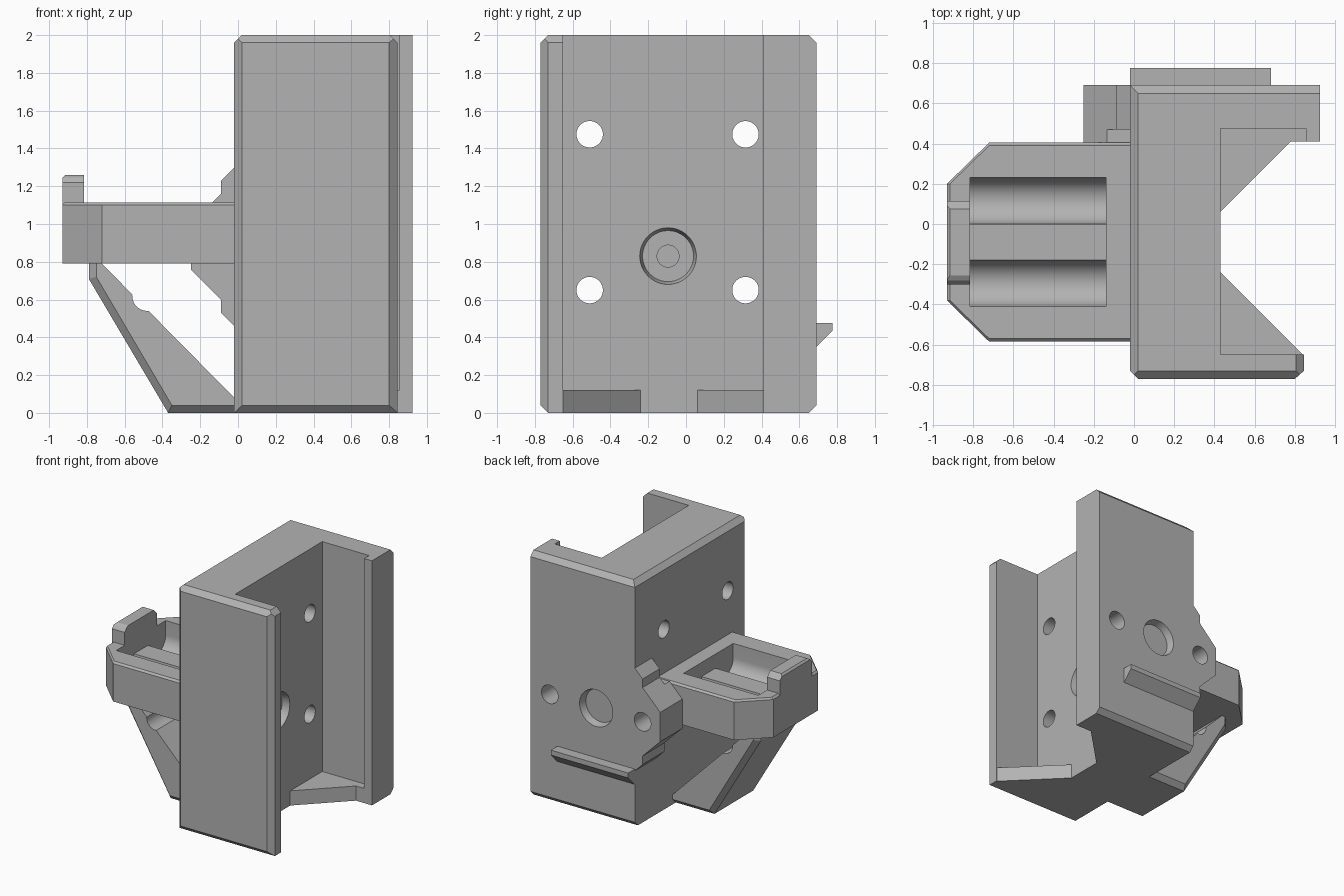
import bpy, bmesh, math

cube = bpy.data.objects.get("Cube")
if cube:
    bpy.data.objects.remove(cube)

grey = bpy.data.materials.new("plain_grey")
grey.use_nodes = True
grey.diffuse_color = (0.45, 0.45, 0.45, 1)
grey.node_tree.nodes["Principled BSDF"].inputs["Base Color"].default_value = grey.diffuse_color


def place(axis, u, v, w):
    # u, v lie in the profile plane, w runs along the axis
    return {"x": (w, u, v), "y": (u, w, v), "z": (u, v, w)}[axis]


def finish(name, bm):
    bmesh.ops.recalc_face_normals(bm, faces=bm.faces)
    mesh = bpy.data.meshes.new(name)
    bm.to_mesh(mesh)
    bm.free()
    mesh.materials.append(grey)
    obj = bpy.data.objects.new(name, mesh)
    bpy.context.collection.objects.link(obj)
    return obj


def prism(name, axis, pts, lo, hi):
    bm = bmesh.new()
    a = [bm.verts.new(place(axis, u, v, lo)) for u, v in pts]
    b = [bm.verts.new(place(axis, u, v, hi)) for u, v in pts]
    bm.faces.new(a)
    bm.faces.new(b)
    for i in range(len(pts)):
        j = (i + 1) % len(pts)
        bm.faces.new((a[i], a[j], b[j], b[i]))
    return finish(name, bm)


def hull(name, axis, rings):
    # convex solid through profile rings given as (height, points)
    bm = bmesh.new()
    for w, pts in rings:
        for u, v in pts:
            bm.verts.new(place(axis, u, v, w))
    bmesh.ops.convex_hull(bm, input=bm.verts)
    bmesh.ops.dissolve_limit(bm, angle_limit=0.02, verts=bm.verts, edges=bm.edges)
    return finish(name, bm)


def rect(u0, v0, u1, v1):
    return [(u0, v0), (u1, v0), (u1, v1), (u0, v1)]


def circle(u, v, r, n=48):
    return [(u + r * math.cos(i * math.tau / n), v + r * math.sin(i * math.tau / n)) for i in range(n)]


def arc(u, v, r, n=24):
    # lower half circle from -u to +u
    return [(u - r * math.cos(i * math.pi / n), v - r * math.sin(i * math.pi / n)) for i in range(n + 1)]


def wedge(axis, u, v, su, sv, lo, hi, c=0.04, e=0.05):
    # cutter that chamfers the corner (u, v)
    pts = [(u - su * (c + e), v + sv * e), (u + su * e, v - sv * (c + e)), (u + su * e, v + sv * e)]
    return prism("cutter", axis, pts, lo, hi)


def combine(obj, others, op="DIFFERENCE"):
    for other in others:
        mod = obj.modifiers.new("combine", "BOOLEAN")
        mod.operation = op
        mod.solver = "EXACT"
        mod.object = other
        bpy.context.view_layer.update()
        deps = bpy.context.evaluated_depsgraph_get()
        mesh = bpy.data.meshes.new_from_object(obj.evaluated_get(deps))
        obj.modifiers.clear()
        obj.data = mesh
        bpy.data.objects.remove(other)


# channel body, open towards +x, with a lip on the back wall
body = prism("channel_body", "z", [
    (-0.02, -0.73), (0.02, -0.77), (0.80, -0.77), (0.845, -0.73), (0.845, -0.65), (0.43, -0.65),
    (0.43, 0.475), (0.855, 0.475), (0.855, 0.41), (0.925, 0.41), (0.925, 0.69), (-0.02, 0.69)], 0, 2)
combine(body, [
    wedge("x", 0.69, 2, 1, 1, -1, 1.1),
    wedge("x", 0.69, 0, 1, -1, -1, 1.1),
    wedge("x", -0.77, 2, -1, 1, -1, 1.1),
    wedge("x", -0.77, 0, -1, -1, -1, 1.1),
    wedge("y", -0.02, 2, -1, 1, -1, 1),
    wedge("y", 0.845, 2, 1, 1, -0.9, -0.6)])

# side ear on the back, stepped outline mirrored about its middle height
mid = 0.88
half = [(0.05, 0.42), (-0.02, 0.42), (-0.09, 0.35), (-0.09, 0.28), (-0.25, 0.12)]
ear = prism("ear", "y", [(x, mid + d) for x, d in half] + [(x, mid - d) for x, d in reversed(half)], 0.405, 0.69)
combine(ear, [prism("cutter", "z", rect(-0.4, 0.3, 0.1, 0.47), 1.115, 1.5)])
combine(body, [ear], "UNION")

# four cross holes, round seats and blind back holes
holes = [prism("cutter", "x", circle(y, z, 0.07), -0.3, 0.6) for y in (-0.51, 0.315) for z in (0.65, 1.475)]
holes += [prism("cutter", "y", circle(x, mid, 0.075), 0.5, 0.8) for x in (-0.09, 0.75)]
holes += [hull("cutter", "x", [(0.37, circle(-0.095, 0.83, 0.135)), (0.41, circle(-0.095, 0.83, 0.135)),
                               (0.43, circle(-0.095, 0.83, 0.15)), (0.5, circle(-0.095, 0.83, 0.15))]),
          prism("cutter", "x", circle(-0.095, 0.83, 0.058), 0.3, 0.4),
          hull("cutter", "y", [(0.63, circle(0.33, mid, 0.135)), (0.67, circle(0.33, mid, 0.135)),
                               (0.69, circle(0.33, mid, 0.15)), (0.8, circle(0.33, mid, 0.15))])]
combine(body, holes)

# corner gussets at the foot of the channel
back_gusset = prism("back_gusset", "z", [(0.42, 0.05), (0.43, 0.06), (0.78, 0.41), (0.87, 0.41),
                                         (0.87, 0.5), (0.42, 0.5)], 0, 0.12)
front_gusset = prism("front_gusset", "z", [(0.42, -0.23), (0.43, -0.24), (0.84, -0.65), (0.84, -0.68),
                                           (0.42, -0.68)], 0, 0.12)

# latch rib across the back
rib = prism("back_rib", "x", [(0.67, 0.33), (0.69, 0.35), (0.775, 0.435), (0.775, 0.475), (0.67, 0.475)],
            -0.02, 0.68)

# lower bracket with bevelled rim
outer = [(0.02, 0), (-0.37, 0), (-0.79, 0.71), (-0.79, 0.82)]
inner = [(0.02, 0.04), (-0.35, 0.04), (-0.75, 0.72), (-0.75, 0.82)]
bracket = hull("lower_bracket", "y", [(-0.38, inner), (-0.34, outer), (0.16, outer), (0.20, inner)])
combine(bracket, [prism("cutter", "y", circle(-0.48, 0.62, 0.08), -0.6, 0.5)])


# side platform with twin round-bottomed troughs
def deck(i):
    return [(0.01, -0.585 + i), (-0.72, -0.585 + i), (-0.93 + i, -0.38), (-0.93 + i, 0.20),
            (-0.72, 0.405 - i), (0.01, 0.405 - i)]


platform = hull("side_platform", "z", [(0.79, deck(0)), (1.1, deck(0)), (1.115, deck(0.015))])
trough = [(-0.41, 1.3)] + arc(-0.295, 1.0, 0.115) + arc(0.115, 1.0, 0.115) + [(0.23, 1.3)]
combine(platform, [prism("cutter", "x", trough, -0.815, -0.14)])

# end stop on the platform
base, top = (-0.30, 0.115), (-0.255, 0.075)
stop = hull("end_stop", "z", [
    (1.08, rect(-0.93, base[0], -0.815, base[1])),
    (1.22, rect(-0.93, base[0], -0.815, base[1])),
    (1.245, rect(-0.93, -0.28, -0.815, 0.09)),
    (1.26, rect(-0.915, top[0], -0.815, top[1]))])

# smooth the round surfaces, keep the rest crisp
for obj in (body, bracket, platform):
    bpy.ops.object.select_all(action="DESELECT")
    obj.select_set(True)
    bpy.context.view_layer.objects.active = obj
    bpy.ops.object.shade_smooth_by_angle(angle=math.radians(20))
